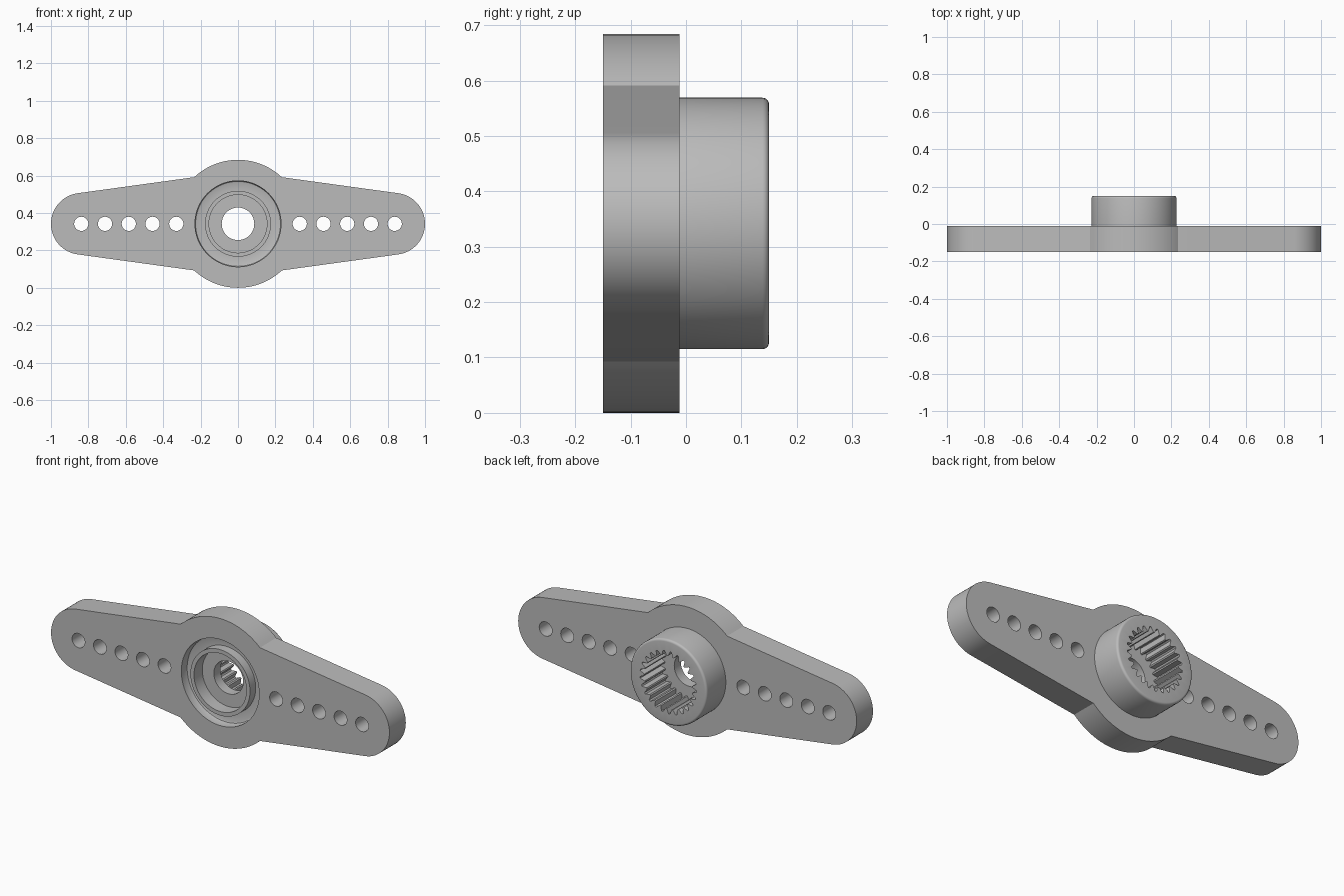
import bpy, bmesh
from math import sin, cos, pi, radians, atan2
from mathutils import Matrix

cube = bpy.data.objects.get("Cube")
if cube:
    bpy.data.objects.remove(cube)

CZ = 0.342                     # height of the hub axis
FRONT, STEP, BACK = -0.15, -0.012, 0.15
HUB_R, END_R, END_X = 0.342, 0.165, 0.835
BORE_FLOOR = -0.025

grey = bpy.data.materials.new("plastic grey")
grey.use_nodes = True
colour = (0.5, 0.5, 0.5, 1)
grey.diffuse_color = colour
grey.node_tree.nodes["Principled BSDF"].inputs["Base Color"].default_value = colour


def finish(name, bm):
    bmesh.ops.recalc_face_normals(bm, faces=bm.faces)
    mesh = bpy.data.meshes.new(name)
    bm.to_mesh(mesh)
    bm.free()
    mesh.materials.append(grey)
    obj = bpy.data.objects.new(name, mesh)
    bpy.context.collection.objects.link(obj)
    return obj


def arc(cx, r, a0, a1, n):
    return [(cx + r * cos(a0 + (a1 - a0) * i / n), r * sin(a0 + (a1 - a0) * i / n))
            for i in range(n + 1)]


def prism(bm, outline, y0, y1):
    """Extrude an (x, z) outline along the hub axis."""
    face = bm.faces.new([bm.verts.new((x, y0, CZ + z)) for x, z in outline])
    moved = bmesh.ops.extrude_face_region(bm, geom=[face])["geom"]
    bmesh.ops.translate(bm, vec=(0, y1 - y0, 0),
                        verts=[v for v in moved if isinstance(v, bmesh.types.BMVert)])


def circle(x, r, n):
    return arc(x, r, 0, 2 * pi, n)[:-1]


def revolve(bm, profile, n=96):
    """Spin a closed (radius, y) profile around the hub axis."""
    rings = [[bm.verts.new((r * cos(2 * pi * i / n), y, CZ + r * sin(2 * pi * i / n)))
              for i in range(n)] for r, y in profile]
    for k, ring in enumerate(rings):
        after = rings[(k + 1) % len(rings)]
        for i in range(n):
            j = (i + 1) % n
            bm.faces.new((ring[i], ring[j], after[j], after[i]))


def cut(obj, cutters):
    bpy.context.view_layer.objects.active = obj
    for cutter in cutters:
        cutter.hide_render = True
        mod = obj.modifiers.new("cut", "BOOLEAN")
        mod.operation, mod.solver, mod.object = "DIFFERENCE", "EXACT", cutter
        bpy.ops.object.modifier_apply(modifier=mod.name)


# Plate outline: two tapered round-ended arms and a central disc
tip = radians(82)
join = atan2(0.25, 0.235)
right = arc(END_X, END_R, -tip, tip, 32)
top = arc(0, HUB_R, join, pi - join, 28)
outline = right + top + [(-x, -z) for x, z in right + top]
bm = bmesh.new()
prism(bm, outline, FRONT, STEP)
plate = finish("arm_plate", bm)

# Collar with a rounded back rim
bm = bmesh.new()
rim = [(0.215 + 0.012 * cos(a), BACK - 0.012 + 0.012 * sin(a))
       for a in (0, pi / 8, pi / 4, 3 * pi / 8, pi / 2)]
revolve(bm, [(0.1, STEP), (0.227, STEP)] + rim + [(0.1, BACK)])
collar = finish("collar", bm)

# Cutter: arm holes and the central screw hole
bm = bmesh.new()
for side in (-1, 1):
    for i in range(5):
        prism(bm, circle(side * (0.33 + 0.127 * i), 0.038, 32), -0.3, 0.3)
prism(bm, circle(0, 0.087, 48), -0.3, 0.3)
holes = finish("hole_cutter", bm)

# Cutter: round recess in the front
bm = bmesh.new()
prism(bm, circle(0, 0.155, 96), -0.3, -0.08)
recess = finish("recess_cutter", bm)

# Cutter: ring groove around the recess
bm = bmesh.new()
revolve(bm, [(0.176, -0.2), (0.23, -0.2), (0.23, -0.112), (0.227, -0.105),
             (0.22, -0.102), (0.176, -0.102)])
groove = finish("groove_cutter", bm)

# Cutter: toothed bore in the back
TEETH = 25
spline = []
for i in range(TEETH):
    for part, r in ((0, 0.142), (0.2, 0.142), (0.5, 0.167), (0.7, 0.167)):
        a = 2 * pi * (i + part) / TEETH
        spline.append((r * cos(a), r * sin(a)))
bm = bmesh.new()
prism(bm, spline, BORE_FLOOR, 0.3)
bore = finish("bore_cutter", bm)

cut(plate, [holes, recess, groove, bore])
cut(collar, [bore])
for cutter in (holes, recess, groove, bore):
    bpy.data.objects.remove(cutter)

for obj in (plate, collar):
    bpy.ops.object.select_all(action="DESELECT")
    obj.select_set(True)
    bpy.context.view_layer.objects.active = obj
    bpy.ops.object.shade_smooth_by_angle(angle=radians(25))
